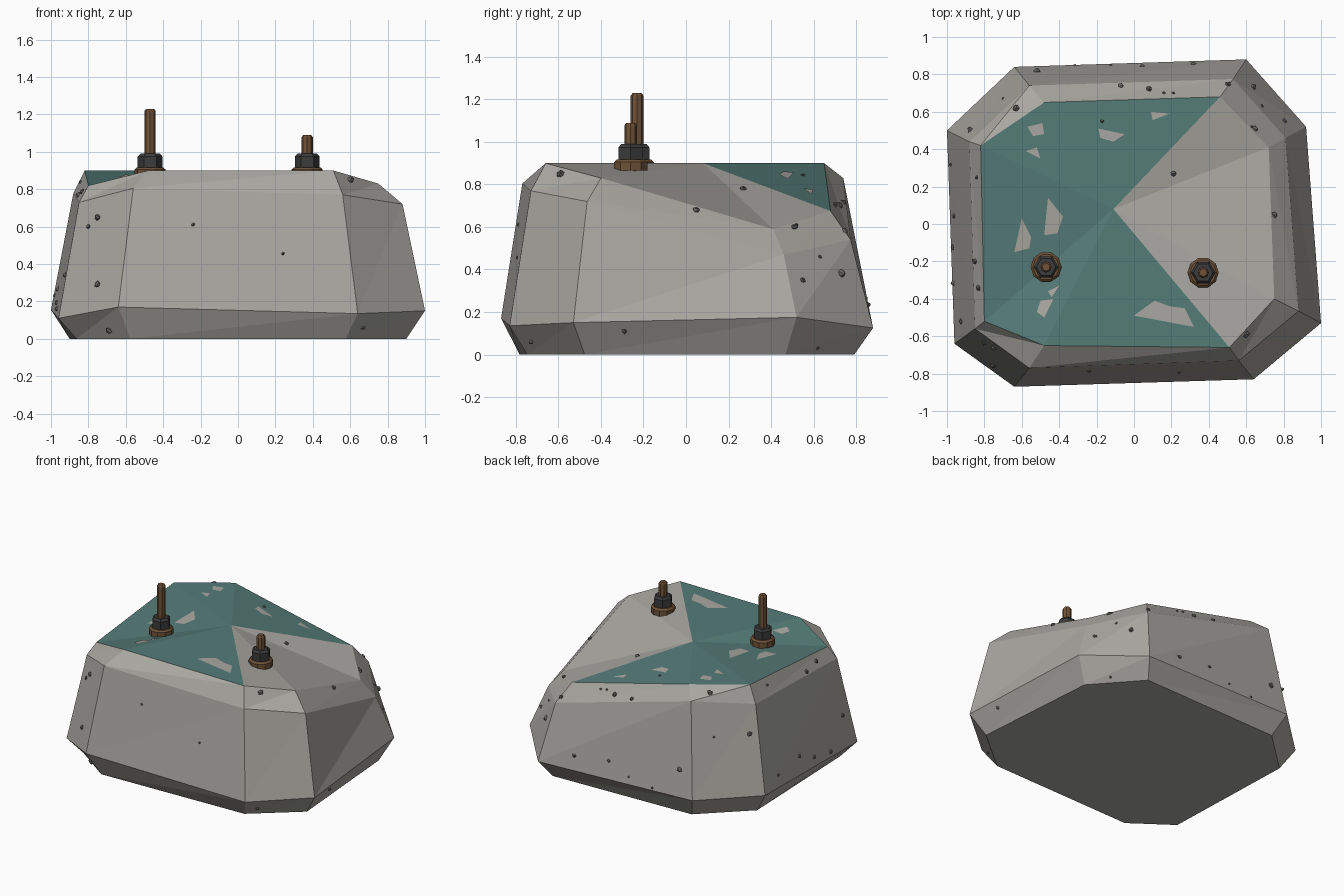
import bpy, bmesh, math, random
from mathutils import Vector
from mathutils.bvhtree import BVHTree

random.seed(4)
cube = bpy.data.objects.get("Cube")
if cube:
    bpy.data.objects.remove(cube, do_unlink=True)


def material(name, rgb):
    mat = bpy.data.materials.new(name)
    mat.use_nodes = True
    mat.diffuse_color = (*rgb, 1)
    mat.node_tree.nodes["Principled BSDF"].inputs["Base Color"].default_value = (*rgb, 1)
    return mat


concrete = material("concrete grey", (.40, .39, .36))
teal = material("worn teal paint", (.09, .2, .185))
rust = material("rusty brown", (.16, .085, .04))
iron = material("dark iron", (.045, .045, .045))
grit = material("dark grit", (.13, .13, .125))


def finish(name, bm, *mats):
    mesh = bpy.data.meshes.new(name)
    bm.to_mesh(mesh)
    bm.free()
    for mat in mats:
        mesh.materials.append(mat)
    obj = bpy.data.objects.new(name, mesh)
    bpy.context.collection.objects.link(obj)
    return obj


# Block: irregular eight-sided rings, counter-clockwise from the front right corner
belly = [(-.64, -.87, .17), (.64, -.83, .135), (1, -.53, .15), (.92, .52, .175),
         (.6, .88, .125), (-.64, .84, .15), (-1, .5, .155), (-.96, -.64, .11)]
shoulder = [(-.56, -.77, .805), (.56, -.73, .77), (.88, -.465, .72), (.81, .46, .47),
            (.53, .775, .54), (-.56, .74, .83), (-.88, .44, .78), (-.85, -.56, .73)]
rim = [(-.48, -.65, .9), (.51, -.66, .9), (.75, -.4, .83), (.72, .41, .59),
       (.46, .68, .675), (-.48, .65, .9), (-.82, .42, .9), (-.8, -.52, .82)]
base = [(x * .9, y * .9, 0) for x, y, z in belly]

bm = bmesh.new()
rings = [[bm.verts.new(p) for p in ring] for ring in (base, belly, shoulder, rim)]
peak = bm.verts.new((-.11, .08, .9))
bm.faces.new(rings[0][::-1])
for low, high in zip(rings, rings[1:]):
    for i in range(8):
        j = (i + 1) % 8
        bm.faces.new((low[i], low[j], high[j]))
        bm.faces.new((low[i], high[j], high[i]))
bare_sectors = (1, 2, 3)
for i in range(8):
    face = bm.faces.new((rings[3][i], rings[3][(i + 1) % 8], peak))
    face.material_index = 0 if i in bare_sectors else 1
bm.normal_update()
surface = BVHTree.FromBMesh(bm)
finish("concrete_block", bm, concrete, teal)


def drop(x, y):
    return surface.ray_cast(Vector((x, y, 3)), Vector((0, 0, -1)))


# Patches where the paint has flaked away
flakes = [
    [(-.57, .52), (-.49, .54), (-.48, .48), (-.54, .47)],
    [(-.58, .39), (-.52, .41), (-.5, .35)],
    [(-.19, .51), (-.05, .48), (-.11, .44), (-.18, .46)],
    [(.09, .6), (.19, .59), (.1, .555)],
    [(-.46, .14), (-.38, .04), (-.41, -.05), (-.48, -.06)],
    [(-.6, .03), (-.55, -.07), (-.56, -.13), (-.64, -.15)],
    [(0, -.49), (.11, -.41), (.19, -.44), (.27, -.45), (.32, -.55)],
    [(-.4, -.33), (-.46, -.36), (-.44, -.39)],
    [(-.43, -.4), (-.5, -.41), (-.52, -.47), (-.48, -.5)],
]
bm = bmesh.new()
for outline in flakes:
    face = bm.faces.new([bm.verts.new(drop(x, y)[0] + Vector((0, 0, .003))) for x, y in outline])
    face.normal_update()
    if face.normal.z < 0:
        face.normal_flip()
finish("paint_flakes", bm, concrete)

# Grit stones set into the surface
front = [(-.24, .61), (.24, .455), (-.75, .65), (-.8, .6), (-.75, .29), (-.69, .045), (.67, .06)]
side = [(.05, .68), (.51, .6), (.27, .78), (.72, .7), (.55, .35), (.73, .38), (.63, .46),
        (-.59, .84), (.62, .03), (-.29, .11), (-.73, .06)]
top = [(-.17, .55), (.21, .27), (.75, .05), (.63, .52), (.16, .7), (.21, .7), (-.07, .74),
       (-.84, .25), (-.85, -.2), (-.83, -.34), (-.7, .67), (.6, -.59), (-.63, .62)]
rays = [(Vector((x, -3, z)), Vector((0, 1, 0))) for x, z in front]
rays += [(Vector((3, y, z)), Vector((-1, 0, 0))) for y, z in side]
rays += [(Vector((x, y, 3)), Vector((0, 0, -1))) for x, y in top]
for _ in range(6):
    spread, height = random.uniform(-.6, .6), random.uniform(.1, .7)
    rays.append((Vector((spread, 3, height)), Vector((0, -1, 0))))
    rays.append((Vector((-3, spread, height)), Vector((1, 0, 0))))
bm = bmesh.new()
for origin, direction in rays:
    spot = surface.ray_cast(origin, direction)[0]
    if spot is None:
        continue
    stone = bmesh.ops.create_icosphere(bm, subdivisions=1, radius=random.uniform(.008, .02))["verts"]
    for v in stone:
        v.co = v.co * random.uniform(.75, 1.15) + spot
finish("grit_stones", bm, grit)


def turned(name, x, y, sides, profile, mat):
    """Stack of polygon rings from (radius, height) pairs, capped at both ends."""
    bm = bmesh.new()
    stack = []
    for r, z in profile:
        angles = [2 * math.pi * k / sides for k in range(sides)]
        stack.append([bm.verts.new((x + r * math.cos(a), y + r * math.sin(a), z)) for a in angles])
    bm.faces.new(stack[0][::-1])
    bm.faces.new(stack[-1])
    for low, high in zip(stack, stack[1:]):
        for k in range(sides):
            n = (k + 1) % sides
            bm.faces.new((low[k], low[n], high[n], high[k]))
    finish(name, bm, mat)


# Anchor bolts: washer, chamfered nut and threaded stud
for label, x, y, tip in (("right", -.47, -.23, 1.23), ("left", .37, -.26, 1.09)):
    turned(label + "_washer", x, y, 10, [(.083, .865), (.083, .905), (.07, .917)], rust)
    turned(label + "_nut", x, y, 6, [(.066, .91), (.066, .975), (.052, .99)], iron)
    turned(label + "_stud", x, y, 8, [(.03, .85), (.03, tip - .012), (.021, tip)], rust)
